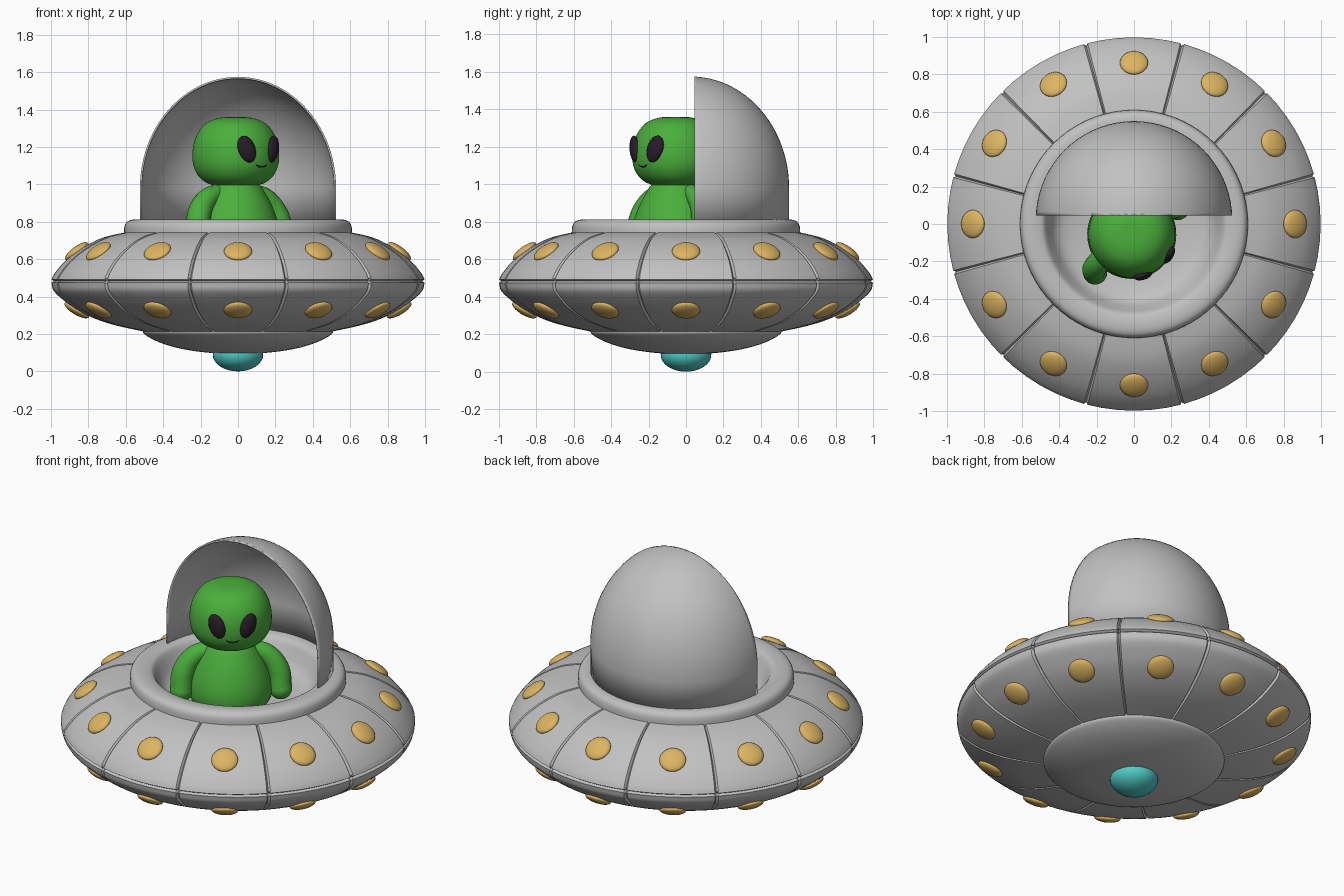
import bpy, bmesh, math
from mathutils import Matrix, Vector

if "Cube" in bpy.data.objects:
    bpy.data.objects.remove(bpy.data.objects["Cube"], do_unlink=True)

parts = []


def material(name, rgb):
    m = bpy.data.materials.new(name)
    m.use_nodes = True
    m.diffuse_color = (*rgb, 1)
    m.node_tree.nodes["Principled BSDF"].inputs["Base Color"].default_value = (*rgb, 1)
    return m


GREY = material("hull grey", (0.53, 0.54, 0.53))
GOLD = material("light gold", (0.72, 0.46, 0.12))
GREEN = material("skin green", (0.07, 0.43, 0.045))
DARK = material("eye dark", (0.022, 0.012, 0.022))
TEAL = material("beam teal", (0.08, 0.60, 0.56))


def add(name, bm, mat, matrix=Matrix()):
    mesh = bpy.data.meshes.new(name)
    bm.transform(matrix)
    bm.to_mesh(mesh)
    bm.free()
    mesh.materials.append(mat)
    obj = bpy.data.objects.new(name, mesh)
    bpy.context.collection.objects.link(obj)
    parts.append(obj)
    return obj


def smooth_path(pts, steps=4):
    """Catmull-Rom curve through profile points (radius, height)."""
    p = [Vector(q) for q in pts]
    p = [2 * p[0] - p[1]] + p + [2 * p[-1] - p[-2]]
    out = []
    for a, b, c, d in zip(p, p[1:], p[2:], p[3:]):
        for s in range(steps):
            t = s / steps
            out.append(0.5 * (2 * b + (c - a) * t + (2 * a - 5 * b + 4 * c - d) * t * t
                              + (3 * b - a - 3 * c + d) * t ** 3))
    return out + [p[-2]]


def lathe(profile, angles=None, grooves=(), depth=0.014):
    """Spin a profile, listed from the top down, about z; sink the groove angles."""
    angles = angles or [i * math.tau / 72 for i in range(72)]
    bm = bmesh.new()
    rings = []
    for k, a in enumerate(angles):
        ring = []
        for i, p in enumerate(profile):
            r, z = p
            if k in grooves:
                t = profile[min(i + 1, len(profile) - 1)] - profile[max(i - 1, 0)]
                t = t.normalized()
                r, z = r + t.y * depth, z - t.x * depth
            r = max(r, 0)
            ring.append(bm.verts.new((r * math.cos(a), r * math.sin(a), z)))
        rings.append(ring)
    for k, ra in enumerate(rings):
        rb = rings[(k + 1) % len(rings)]
        for i in range(len(profile) - 1):
            bm.faces.new((ra[i], ra[i + 1], rb[i + 1], rb[i]))
    bmesh.ops.remove_doubles(bm, verts=bm.verts, dist=1e-5)
    return bm


def ellipsoid(name, size, mat, matrix):
    bm = bmesh.new()
    bmesh.ops.create_uvsphere(bm, u_segments=32, v_segments=16, radius=1)
    return add(name, bm, mat, matrix @ Matrix.Diagonal((*size, 1)))


def tube(name, pts, radii, bevel, mat, matrix):
    cu = bpy.data.curves.new(name, "CURVE")
    cu.dimensions = "3D"
    cu.bevel_depth, cu.bevel_resolution, cu.use_fill_caps = bevel, 5, True
    sp = cu.splines.new("BEZIER")
    sp.bezier_points.add(len(pts) - 1)
    for bp, p, r in zip(sp.bezier_points, pts, radii):
        bp.co, bp.radius = matrix @ Vector(p), r
        bp.handle_left_type = bp.handle_right_type = "AUTO"
    tmp = bpy.data.objects.new(name + "_path", cu)
    bpy.context.collection.objects.link(tmp)
    bpy.context.view_layer.update()
    bm = bmesh.new()
    bm.from_mesh(tmp.to_mesh())
    tmp.to_mesh_clear()
    bpy.data.objects.remove(tmp, do_unlink=True)
    return add(name, bm, mat)


# Panelled saucer hull: twelve radial seams and one seam around the rim
angles, grooves = [], []
for k in range(12):
    seam = 15 + 30 * k
    grooves.append(len(angles) + 1)
    angles += [math.radians(seam + d) for d in (-0.6, 0, 0.6, 5, 10, 15, 20, 25)]
upper = smooth_path([(0.57, 0.75), (0.70, 0.722), (0.78, 0.69), (0.86, 0.642),
                     (0.93, 0.585), (0.98, 0.525), (0.998, 0.492)])
lower = smooth_path([(0.998, 0.474), (0.985, 0.43), (0.93, 0.378), (0.86, 0.328),
                     (0.76, 0.28), (0.65, 0.245), (0.49, 0.21)])
add("saucer_hull", lathe(upper + [Vector((0.984, 0.483))] + lower, angles, grooves), GREY)

# Cockpit collar with sunken bowl, and belly dish
bowl = smooth_path([(0, 0.62), (0.25, 0.63), (0.40, 0.67), (0.465, 0.77)])
collar = smooth_path([(0.472, 0.785), (0.49, 0.803), (0.53, 0.812), (0.57, 0.81),
                      (0.596, 0.797), (0.608, 0.77), (0.61, 0.72)])
add("cockpit_collar", lathe(bowl + collar), GREY)
dish = smooth_path([(0.51, 0.225), (0.50, 0.198), (0.42, 0.155), (0.30, 0.12),
                    (0.15, 0.099), (0, 0.092)])
add("belly_dish", lathe(dish), GREY)
ellipsoid("beam_emitter", (0.135, 0.135, 0.09), TEAL, Matrix.Translation((0, 0, 0.09)))

# Half canopy, open at the front
arc = [Vector((0.525 * math.sin(t), 0.98 + 0.595 * math.cos(t)))
       for t in (i * math.pi / 48 for i in range(25))]
canopy = lathe(arc + [Vector((0.525, 0.78))])
bmesh.ops.translate(canopy, verts=canopy.verts, vec=(0, 0.025, 0))
bmesh.ops.bisect_plane(canopy, geom=canopy.verts[:] + canopy.edges[:] + canopy.faces[:],
                       plane_co=(0, 0.045, 0), plane_no=(0, -1, 0), clear_outer=True)
shell = add("canopy", canopy, GREY).modifiers.new("thickness", "SOLIDIFY")
shell.thickness, shell.offset = 0.01, -1

# Two rings of round lights lying on the hull
for ring, z, normal in (("upper", 0.642, (0.59, 0, 0.81)), ("lower", 0.328, (0.51, 0, -0.86))):
    tilt = Vector(normal).to_track_quat("Z", "Y").to_matrix().to_4x4()
    for k in range(12):
        spin = Matrix.Rotation(math.radians(30 * k), 4, "Z")
        ellipsoid(f"{ring}_light_{k + 1}", (0.075, 0.075, 0.026), GOLD,
                  spin @ Matrix.Translation((0.862, 0, z)) @ tilt)

# Pilot, turned towards its left
pilot = Matrix.Translation((-0.012, -0.055, 0)) @ Matrix.Rotation(math.radians(38), 4, "Z")
head = smooth_path([(0, 1.36), (0.09, 1.355), (0.165, 1.322), (0.215, 1.25), (0.232, 1.16),
                    (0.22, 1.08), (0.175, 1.02), (0.10, 0.99), (0, 0.985)])
add("pilot_head", lathe(head), GREEN, pilot)
body = smooth_path([(0, 1.02), (0.11, 1.01), (0.16, 0.95), (0.205, 0.86), (0.235, 0.76),
                    (0.23, 0.67), (0.17, 0.61), (0, 0.60)])
add("pilot_body", lathe(body), GREEN, pilot)

for side, s in (("left", 1), ("right", -1)):
    tube(f"{side}_arm", [(s * 0.12, 0, 0.955), (s * 0.205, -0.005, 0.915),
                         (s * 0.265, -0.02, 0.83), (s * 0.28, -0.04, 0.72)],
         (0.75, 0.9, 1, 1), 0.065, GREEN, pilot)
    ellipsoid(f"{side}_hand", (0.065, 0.065, 0.065), GREEN,
              pilot @ Matrix.Translation((s * 0.28, -0.04, 0.72)))
    ellipsoid(f"{side}_eye", (0.047, 0.026, 0.074), DARK,
              pilot @ Matrix.Rotation(math.radians(s * 23), 4, "Z")
              @ Matrix.Translation((0, -0.226, 1.188))
              @ Matrix.Rotation(math.radians(s * 20), 4, "Y"))

smile = [(x, -math.sqrt(0.224 ** 2 - x * x), 1.093 + 9 * x * x)
         for x in (-0.036, -0.018, 0, 0.018, 0.036)]
tube("mouth", smile, [1] * 5, 0.004, DARK, pilot)

# Smooth shading with crisp seams
bpy.ops.object.select_all(action="DESELECT")
for obj in parts:
    obj.select_set(True)
bpy.context.view_layer.objects.active = parts[0]
bpy.ops.object.shade_smooth_by_angle(angle=math.radians(35))
